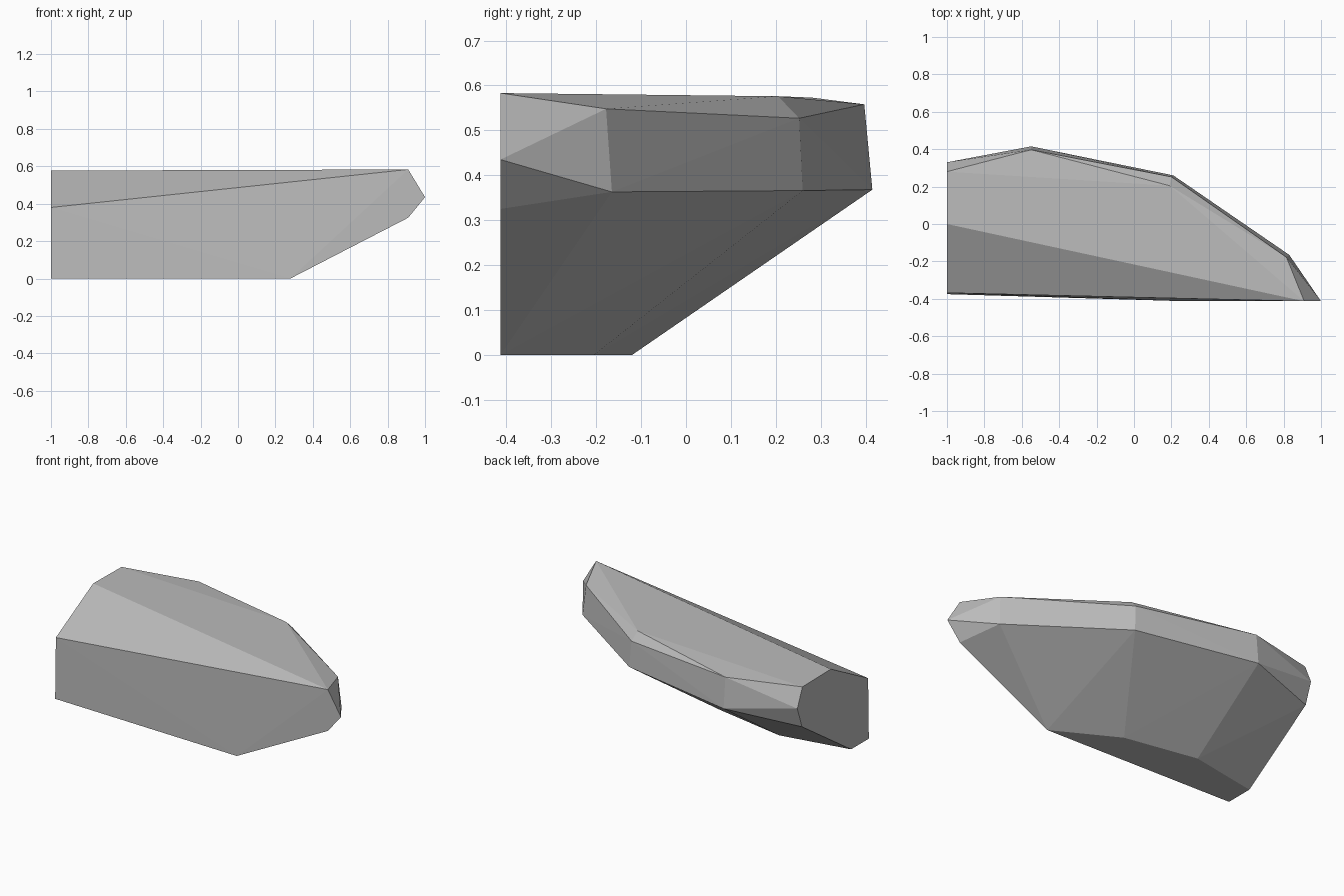
import bpy
import bmesh

if "Cube" in bpy.data.objects:
    bpy.data.objects.remove(bpy.data.objects["Cube"])

# Single stone colour
stone = bpy.data.materials.new("grey stone")
stone.diffuse_color = (0.5, 0.5, 0.5, 1.0)
stone.use_nodes = True
stone.node_tree.nodes["Principled BSDF"].inputs["Base Color"].default_value = stone.diffuse_color

# Foot outline, resting on the ground
foot = [(x, y, 0.0) for x, y in
        [(-1, -0.375), (0.28, -0.413), (-0.1, -0.205), (-0.56, -0.12), (-1, -0.2)]]

# Lower rim of the chamfered band round the back, from left end to right end
lower_rim = [(-1, 0.285, 0.326), (-0.55, 0.415, 0.368), (0.21, 0.26, 0.366),
             (0.83, -0.165, 0.363), (0.91, -0.413, 0.325)]

# Outermost points of the two band ends
band_ends = [(-1, 0.33, 0.456), (1, -0.413, 0.435)]

# Upper rim of the band
upper_rim = [(-1, 0.28, 0.573), (-0.55, 0.397, 0.558), (0.2, 0.252, 0.527),
             (0.815, -0.178, 0.548), (0.91, -0.413, 0.583)]

# Crown points and the low front left corner
crown = [(-1, 0.0, 0.577), (0.19, 0.205, 0.576), (-1, -0.368, 0.38)]

# Wrap the outlines in one faceted convex boulder
bm = bmesh.new()
for co in foot + lower_rim + band_ends + upper_rim + crown:
    bm.verts.new(co)
bmesh.ops.convex_hull(bm, input=bm.verts[:])
bmesh.ops.delete(bm, geom=[v for v in bm.verts if not v.link_faces], context='VERTS')
bmesh.ops.dissolve_limit(bm, angle_limit=0.01, verts=bm.verts[:], edges=bm.edges[:])
bmesh.ops.recalc_face_normals(bm, faces=bm.faces[:])

mesh = bpy.data.meshes.new("boulder")
bm.to_mesh(mesh)
bm.free()
mesh.materials.append(stone)
boulder = bpy.data.objects.new("boulder", mesh)
bpy.context.collection.objects.link(boulder)
